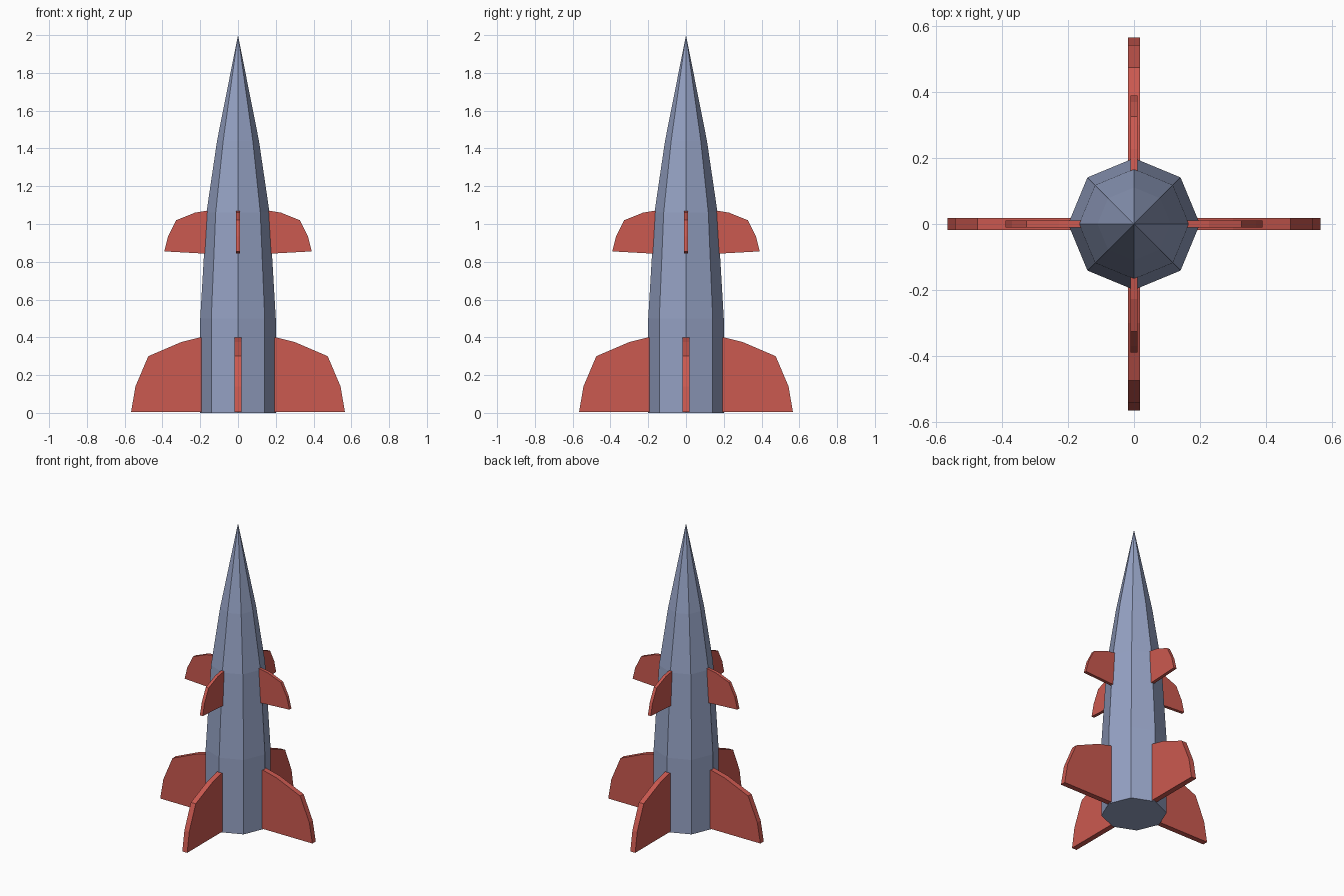
import bpy, bmesh, math
from mathutils import Matrix

if "Cube" in bpy.data.objects:
    bpy.data.objects.remove(bpy.data.objects["Cube"])


def material(name, color):
    m = bpy.data.materials.new(name)
    m.diffuse_color = color
    m.use_nodes = True
    m.node_tree.nodes["Principled BSDF"].inputs["Base Color"].default_value = m.diffuse_color
    return m


def finish(name, bm, mat):
    bmesh.ops.recalc_face_normals(bm, faces=bm.faces[:])
    mesh = bpy.data.meshes.new(name)
    bm.to_mesh(mesh)
    bm.free()
    mesh.materials.append(mat)
    obj = bpy.data.objects.new(name, mesh)
    bpy.context.collection.objects.link(obj)
    return obj


blue = material("hull_blue", (0.30, 0.36, 0.55, 1))
red = material("fin_red", (0.60, 0.10, 0.08, 1))

# Hull: eight-sided rings tapering to a point
SIDES = 8
bm = bmesh.new()
rings = []
for r, z in [(0.2, 0), (0.2, 0.5), (0.167, 1.06), (0.111, 1.44)]:
    rings.append([bm.verts.new((r * math.cos(i * math.tau / SIDES),
                                r * math.sin(i * math.tau / SIDES), z))
                  for i in range(SIDES)])
tip = bm.verts.new((0, 0, 2))
bm.faces.new(rings[0])
for i in range(SIDES):
    j = (i + 1) % SIDES
    for a, b in zip(rings, rings[1:]):
        bm.faces.new((a[i], a[j], b[j], b[i]))
    bm.faces.new((rings[-1][i], rings[-1][j], tip))
finish("hull", bm, blue)


# Fins: flat outline in the xz plane, thickened along y, four around the hull
def fin_set(name, outline, thickness):
    for k in range(4):
        bm = bmesh.new()
        front = bm.faces.new([bm.verts.new((x, -thickness / 2, z)) for x, z in outline])
        ext = bmesh.ops.extrude_face_region(bm, geom=[front], use_keep_orig=True)
        verts = [g for g in ext["geom"] if isinstance(g, bmesh.types.BMVert)]
        bmesh.ops.translate(bm, verts=verts, vec=(0, thickness, 0))
        bm.transform(Matrix.Rotation(k * math.pi / 2, 4, "Z"))
        finish(f"{name}_{k + 1}", bm, red)


fin_set("tail_fin", [(0.19, 0.005), (0.566, 0.005), (0.543, 0.14), (0.475, 0.3),
                     (0.3, 0.375), (0.2, 0.4), (0.19, 0.4)], 0.036)
fin_set("upper_fin", [(0.172, 0.843), (0.39, 0.855), (0.37, 0.935), (0.327, 1.02),
                      (0.228, 1.06), (0.166, 1.07), (0.158, 1.07)], 0.021)
